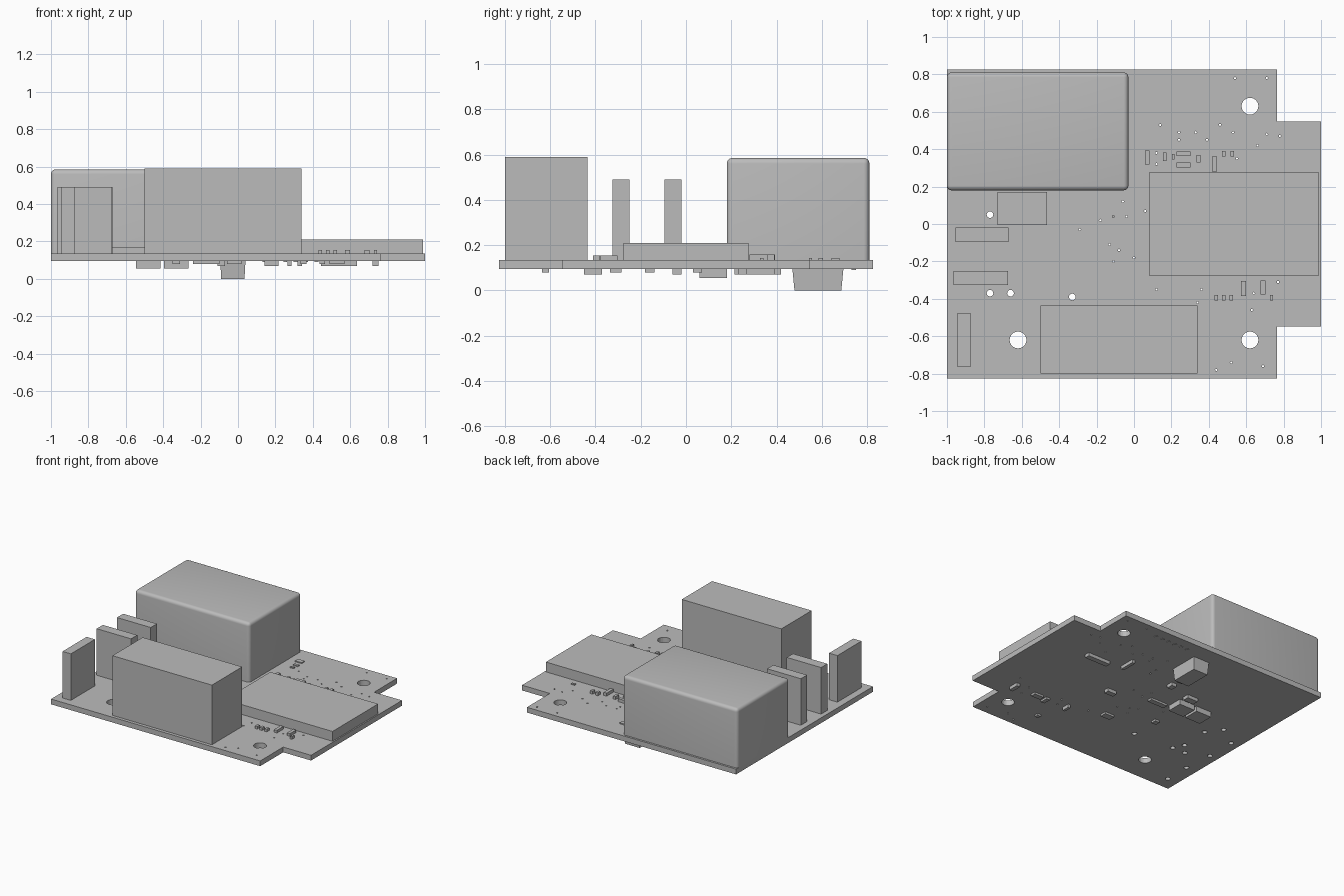
import bpy
import bmesh
from math import cos, sin, tau

if "Cube" in bpy.data.objects:
    bpy.data.objects.remove(bpy.data.objects["Cube"], do_unlink=True)

BOARD_BOTTOM, BOARD_TOP = 0.095, 0.135
UNIT = 0.01  # plan positions below are in hundredths

grey = bpy.data.materials.new("plain grey")
grey.use_nodes = True
colour = (0.5, 0.5, 0.5, 1)
grey.diffuse_color = colour
grey.node_tree.nodes["Principled BSDF"].inputs["Base Color"].default_value = colour


def add_box(name, left, right, front, back, low, high, taper=0.0):
    """Box from plan limits and two heights; taper narrows its lower end."""
    bm = bmesh.new()
    bmesh.ops.create_cube(bm, size=1)
    for vert in bm.verts:
        inset = 1 - taper if vert.co.z < 0 else 1
        vert.co.x = (left + right) / 2 + vert.co.x * (right - left) * inset
        vert.co.y = (front + back) / 2 + vert.co.y * (back - front) * inset
        vert.co.z = high if vert.co.z > 0 else low
    mesh = bpy.data.meshes.new(name)
    bm.to_mesh(mesh)
    bm.free()
    mesh.materials.append(grey)
    box = bpy.data.objects.new(name, mesh)
    bpy.context.collection.objects.link(box)
    return box


def add_chip(name, centre_x, centre_y, width, depth, low, high):
    """Small part given by its plan centre and size in hundredths."""
    half_w, half_d = width / 2, depth / 2
    return add_box(name, (centre_x - half_w) * UNIT, (centre_x + half_w) * UNIT,
                   (centre_y - half_d) * UNIT, (centre_y + half_d) * UNIT, low, high)


def add_outline(curve, points):
    spline = curve.splines.new("POLY")
    spline.points.add(len(points) - 1)
    for point, (x, y) in zip(spline.points, points):
        point.co = (x, y, 0, 1)
    spline.use_cyclic_u = True


def circle(x, y, radius, sides):
    return [(x * UNIT + radius * cos(tau * i / sides),
             y * UNIT + radius * sin(tau * i / sides)) for i in range(sides)]


# Circuit board: notched outline with drilled holes
board_curve = bpy.data.curves.new("circuit_board", "CURVE")
board_curve.dimensions = "2D"
board_curve.fill_mode = "BOTH"
board_curve.extrude = (BOARD_TOP - BOARD_BOTTOM) / 2
edge, shoulder, tongue = 0.825, 0.548, 0.765
add_outline(board_curve, [(-1, -edge), (tongue, -edge), (tongue, -shoulder), (1, -shoulder),
                          (1, shoulder), (tongue, shoulder), (tongue, edge), (-1, edge)])

# Mounting holes
for x, y in [(62, 63), (62, -62), (-62, -62)]:
    add_outline(board_curve, circle(x, y, 0.045, 24))

# Small plated holes
vias = [(-29, -3), (-18, 2), (-11, 4), (-4, 4), (6, 7), (-6, 12), (-13, -11), (-8, -14),
        (-11, -20), (0, -18), (12, -35), (34, -42), (36, -35), (64, -37), (77, -31),
        (63, -46), (52, -74), (44, -78), (69, -76), (54, 78), (71, 78), (14, 53), (24, 49),
        (24, 45), (33, 49), (46, 53), (53, 49), (39, 45), (66, 42), (71, 48), (78, 47),
        (55, 35), (12, 38), (12, 32)]
for x, y in vias:
    add_outline(board_curve, circle(x, y, 0.006, 8))

# Lead holes beneath the tall parts
lead_holes = [(-69, -6), (-93, -6), (-70, -29), (-93, -29), (-91, -52), (-91, -72),
              (-77, 5), (-66, -37), (-77, -37), (-33, -39)]
for x, y in lead_holes:
    add_outline(board_curve, circle(x, y, 0.018, 12))

board = bpy.data.objects.new("circuit_board", board_curve)
board.location.z = (BOARD_TOP + BOARD_BOTTOM) / 2
bpy.context.collection.objects.link(board)
bpy.ops.object.select_all(action="DESELECT")
board.select_set(True)
bpy.context.view_layer.objects.active = board
bpy.ops.object.convert(target="MESH")
board = bpy.context.view_layer.objects.active
board.data.materials.clear()
board.data.materials.append(grey)
for face in board.data.polygons:
    face.use_smooth = False

# Large rounded power block
power_block = add_box("power_block", -1.0, -0.03, 0.18, 0.81, BOARD_TOP, 0.585)
bm = bmesh.new()
bm.from_mesh(power_block.data)
floor = min(vert.co.z for vert in bm.verts)
rounded = [e for e in bm.edges if max(v.co.z for v in e.verts) > floor + UNIT]
bmesh.ops.bevel(bm, geom=rounded, offset=0.025, segments=5, profile=0.5, affect="EDGES")
bm.to_mesh(power_block.data)
bm.free()
bpy.ops.object.select_all(action="DESELECT")
power_block.select_set(True)
bpy.context.view_layer.objects.active = power_block
bpy.ops.object.shade_smooth_by_angle()

# Other large parts on the upper face
add_box("relay_block", -0.5, 0.34, -0.8, -0.435, BOARD_TOP, 0.59)
add_box("flat_module", 0.08, 0.99, -0.275, 0.275, BOARD_TOP, 0.21)
add_box("low_block", -0.73, -0.465, -0.005, 0.17, BOARD_TOP, 0.17)
add_box("rear_capacitor", -0.955, -0.67, -0.095, -0.02, BOARD_TOP, 0.49)
add_box("middle_capacitor", -0.965, -0.675, -0.325, -0.25, BOARD_TOP, 0.49)
add_box("front_capacitor", -0.945, -0.875, -0.765, -0.475, BOARD_TOP, 0.49)

# Small chips on the upper face: centre and size
flat_chips = [(6, 66, 5.5, 3.5), (7.5, 59.5, 4, 2), (7.5, 55, 3, 1.5), (71.5, 33.5, 3, 1.5)]
raised_chips = [(7, 35.5, 2.5, 7.5), (16.5, 36, 2, 4.5), (21, 36, 1.5, 3),
                (26.5, 37.5, 7.5, 2.5), (26.5, 31.5, 7.5, 2.5), (34.5, 35, 2, 4),
                (43, 32, 2.5, 8), (48, 37.5, 2, 3), (52.5, 37.5, 2, 3)]
front_chips = [(44, -39.5, 2, 3), (48, -39.5, 2, 3), (52, -39.5, 2, 3), (73.5, -39.5, 1.5, 3),
               (58.5, -34.5, 2.5, 8), (69, -34, 2.5, 7.5)]
for name, chips, top in [("flat_chip", flat_chips, 0.143), ("raised_chip", raised_chips, 0.158),
                         ("front_chip", front_chips, 0.155)]:
    for chip in chips:
        add_chip(name, *chip, BOARD_TOP, top)

# Tapered connector and chips on the lower face
add_box("lower_connector", -0.095, 0.04, 0.47, 0.695, 0.0, BOARD_BOTTOM, taper=0.08)
deep_chips = [(-48, 12, 13, 12), (-33, 12, 13, 12)]
medium_chips = [(54, 25, 19, 4), (33, 33, 2.5, 12), (73.5, -41, 3, 8), (18, -4, 7.5, 4),
                (-31, 24, 9, 5), (-9, 30, 4, 5), (-9, 40, 4, 4), (27.5, -40, 2, 6)]
shallow_chips = [(-17, 5, 14, 4), (53, -41, 8, 4), (45, -42, 3, 6), (35, -62, 3, 3),
                 (-2, -31, 8, 5), (-33, -16, 4, 4)]
for name, chips, low in [("deep_chip", deep_chips, 0.055), ("medium_chip", medium_chips, 0.07),
                         ("shallow_chip", shallow_chips, 0.08)]:
    for chip in chips:
        add_chip(name, *chip, low, BOARD_BOTTOM)

# Row of solder pads on the lower face
for i in range(6):
    add_chip("solder_pad", 14 + i * 5.6, 74, 2, 2, BOARD_BOTTOM - 0.004, BOARD_BOTTOM)
